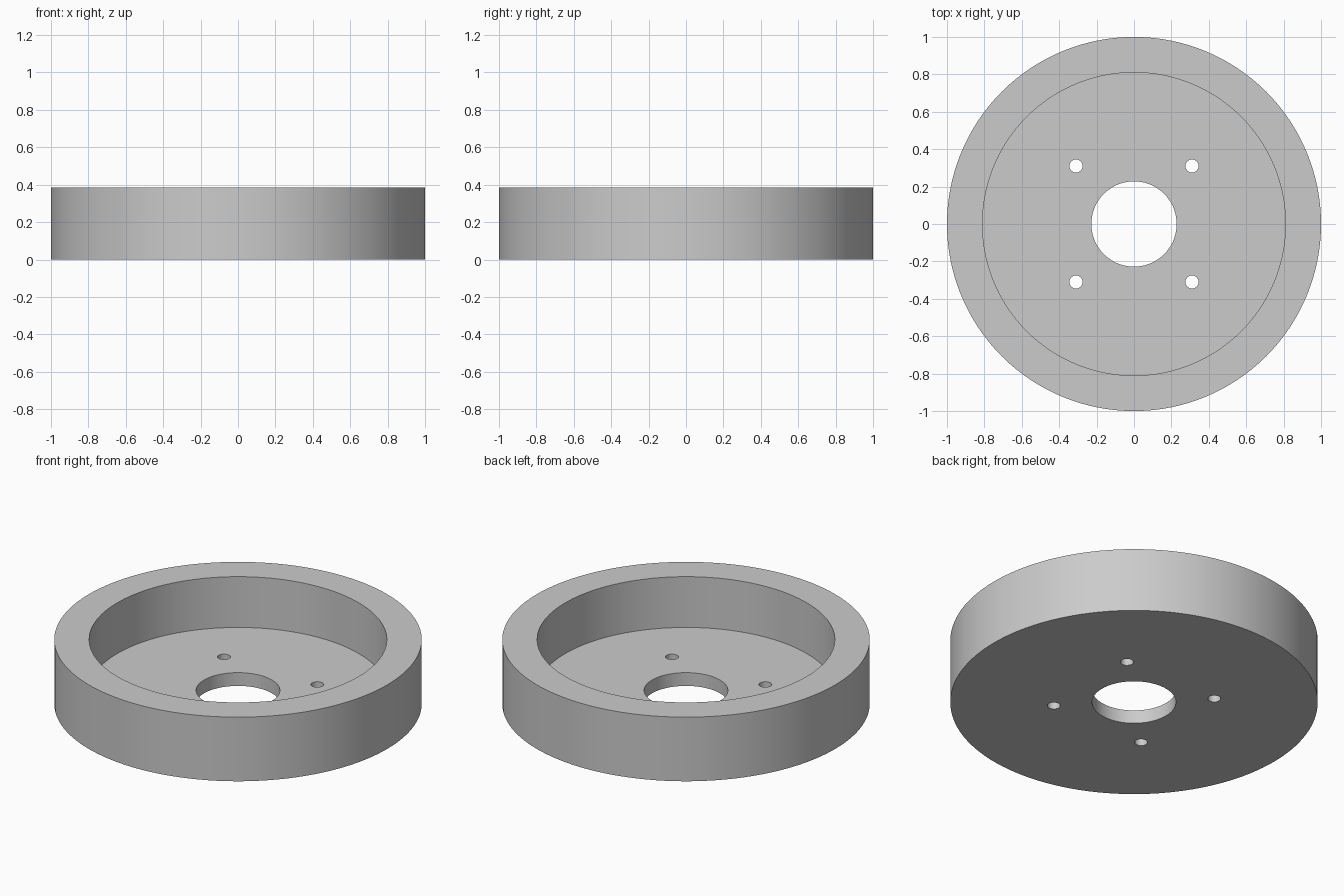
import bpy, bmesh, math

cube = bpy.data.objects.get("Cube")
if cube:
    bpy.data.objects.remove(cube, do_unlink=True)

HEIGHT, FLOOR = 0.385, 0.08
OUTER, INNER, BORE = 1.0, 0.81, 0.228
BOLT_OFFSET, BOLT_RADIUS = 0.31, 0.035
SEGMENTS = 128

grey = bpy.data.materials.new("plain_grey")
grey.use_nodes = True
colour = (0.6, 0.6, 0.6, 1)
grey.diffuse_color = colour
grey.node_tree.nodes["Principled BSDF"].inputs["Base Color"].default_value = colour


def add_object(name, bm):
    mesh = bpy.data.meshes.new(name)
    bm.to_mesh(mesh)
    bm.free()
    mesh.materials.append(grey)
    obj = bpy.data.objects.new(name, mesh)
    bpy.context.collection.objects.link(obj)
    return obj


# Dish: closed cross-section of floor and raised rim, turned about z
profile = [(BORE, 0), (OUTER, 0), (OUTER, HEIGHT),
           (INNER, HEIGHT), (INNER, FLOOR), (BORE, FLOOR)]
bm = bmesh.new()
verts = [bm.verts.new((r, 0, z)) for r, z in profile]
edges = [bm.edges.new((v, verts[(i + 1) % len(verts)])) for i, v in enumerate(verts)]
bmesh.ops.spin(bm, geom=verts + edges, axis=(0, 0, 1), cent=(0, 0, 0),
               angle=math.tau, steps=SEGMENTS, use_duplicate=False)
bmesh.ops.remove_doubles(bm, verts=bm.verts, dist=0.0001)
bmesh.ops.recalc_face_normals(bm, faces=bm.faces)
dish = add_object("flanged_dish", bm)

# Four bolt holes through the floor
bm = bmesh.new()
for sx in (-1, 1):
    for sy in (-1, 1):
        pin = bmesh.ops.create_cone(bm, cap_ends=True, segments=32, radius1=BOLT_RADIUS,
                                    radius2=BOLT_RADIUS, depth=4 * FLOOR)
        bmesh.ops.translate(bm, verts=pin["verts"],
                            vec=(sx * BOLT_OFFSET, sy * BOLT_OFFSET, FLOOR / 2))
cutter = add_object("bolt_hole_cutter", bm)
cutter.hide_render = True

bpy.ops.object.select_all(action="DESELECT")
bpy.context.view_layer.objects.active = dish
dish.select_set(True)
cut = dish.modifiers.new("bolt_holes", "BOOLEAN")
cut.operation = "DIFFERENCE"
cut.solver = "EXACT"
cut.object = cutter
bpy.ops.object.modifier_apply(modifier=cut.name)
bpy.data.objects.remove(cutter, do_unlink=True)

# Smooth walls with crisp edges
bpy.ops.object.shade_smooth_by_angle(angle=math.radians(30))
